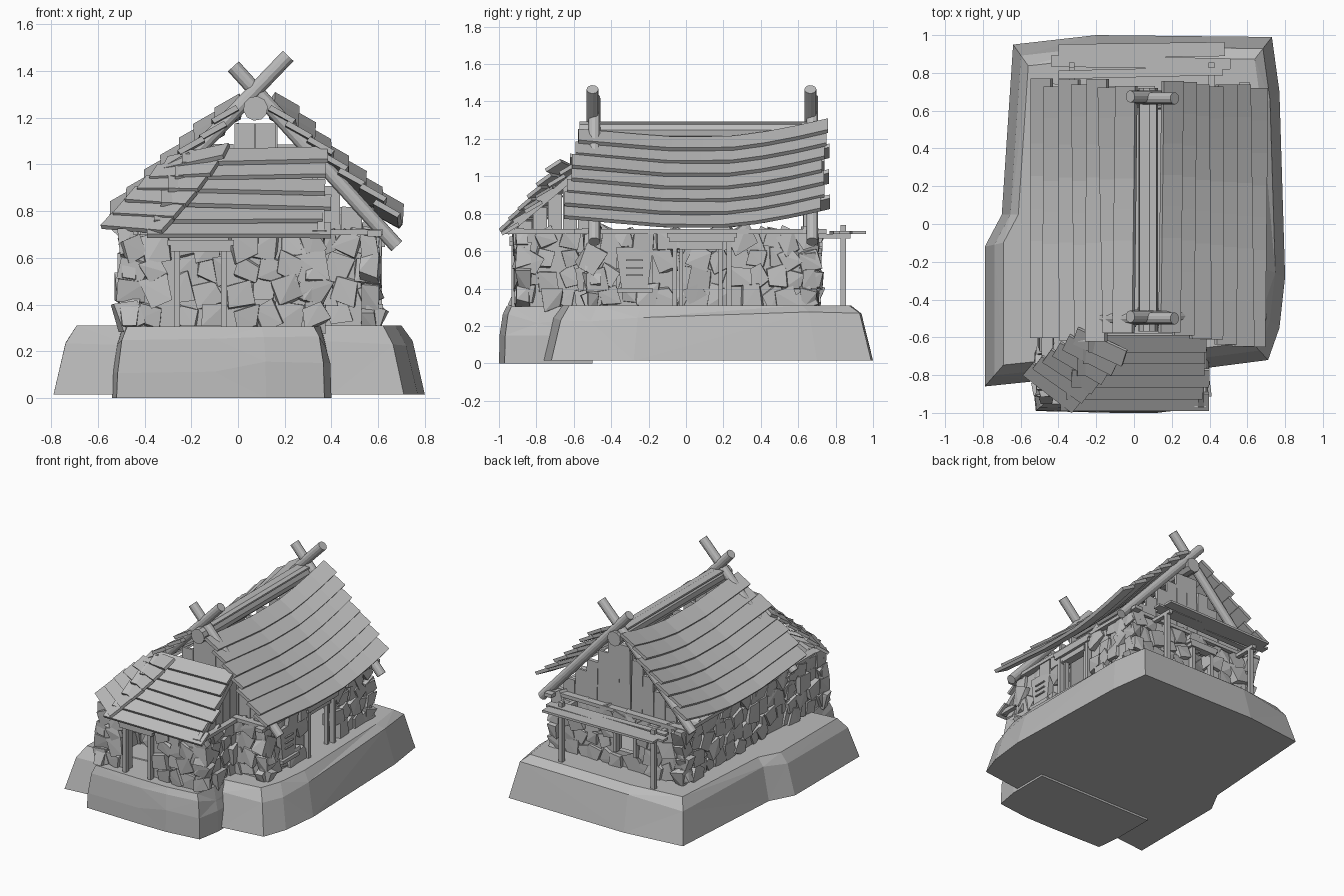
import bpy, bmesh, math, random
from mathutils import Vector

random.seed(4)
if "Cube" in bpy.data.objects:
    bpy.data.objects.remove(bpy.data.objects["Cube"])

GREY = (0.5, 0.5, 0.5, 1)
mat = bpy.data.materials.new("plain_grey")
mat.use_nodes = True
mat.diffuse_color = GREY
mat.node_tree.nodes["Principled BSDF"].inputs["Base Color"].default_value = GREY


def finish(name, bm):
    bmesh.ops.recalc_face_normals(bm, faces=bm.faces)
    mesh = bpy.data.meshes.new(name)
    bm.to_mesh(mesh)
    bm.free()
    mesh.materials.append(mat)
    obj = bpy.data.objects.new(name, mesh)
    bpy.context.collection.objects.link(obj)


def loft(bm, rings):
    """Skin a list of equal rings and cap both ends."""
    loops = [[bm.verts.new(p) for p in ring] for ring in rings]
    n = len(loops[0])
    for a, b in zip(loops, loops[1:]):
        for i in range(n):
            j = (i + 1) % n
            bm.faces.new((a[i], a[j], b[j], b[i]))
    bm.faces.new(loops[0][::-1])
    bm.faces.new(loops[-1])


def beam(bm, p0, p1, w, h, up=(0, 0, 1)):
    """Rectangular timber from p0 to p1; h is measured along up."""
    p0, p1 = Vector(p0), Vector(p1)
    d = (p1 - p0).normalized()
    side = d.cross(Vector(up)).normalized()
    top = side.cross(d)
    corners = [side * (a * w / 2) + top * (b * h / 2)
               for a, b in ((-1, -1), (1, -1), (1, 1), (-1, 1))]
    loft(bm, [[p + c for c in corners] for p in (p0, p1)])


def log(bm, p0, p1, r, sides=12):
    p0, p1 = Vector(p0), Vector(p1)
    d = (p1 - p0).normalized()
    u = d.orthogonal().normalized()
    v = d.cross(u)
    ring = [(u * math.cos(k * math.tau / sides) + v * math.sin(k * math.tau / sides)) * r
            for k in range(sides)]
    loft(bm, [[p + q for q in ring] for p in (p0, p1)])


def rock(bm, c, along, out, size):
    """Chipped convex stone: hull of a jittered, rolled box."""
    roll = random.uniform(-0.5, 0.5)
    up = Vector((0, 0, 1))
    a = along * math.cos(roll) + up * math.sin(roll)
    b = up * math.cos(roll) - along * math.sin(roll)
    vs = []
    for i in (-1, 1):
        for j in (-1, 1):
            for k in (-1, 1):
                q = [s * random.uniform(0.6, 1.1) for s in (i, j, k)]
                vs.append(bm.verts.new(c + a * q[0] * size + b * q[1] * size
                                       + out * q[2] * size * 0.7))
    hull = bmesh.ops.convex_hull(bm, input=vs)
    bmesh.ops.delete(bm, geom=list({v for v in hull["geom_interior"] if isinstance(v, bmesh.types.BMVert)}),
                     context="VERTS")


def stone_wall(name, p0, p1, openings=()):
    """Rubble over a thin backing; openings are (start, end, bottom, top), in order along the wall."""
    bm = bmesh.new()
    p0, p1 = Vector((*p0, 0)), Vector((*p1, 0))
    along = (p1 - p0).normalized()
    out = along.cross(Vector((0, 0, 1)))
    length = (p1 - p0).length

    def backing(u0, u1, z0, z1):
        mid = Vector((0, 0, (z0 + z1) / 2)) - out * 0.01
        beam(bm, p0 + along * u0 + mid, p0 + along * u1 + mid, 0.04, z1 - z0)

    start = 0
    for a, b, lo, hi in openings:
        backing(start, a, 0.3, 0.7)
        backing(a, b, hi, 0.7)
        if lo > 0.31:
            backing(a, b, 0.3, lo)
        start = b
    backing(start, length, 0.3, 0.7)

    n = max(2, round(length / 0.095) + 1)
    for row in range(4):
        for i in range(n):
            u = length * i / (n - 1) + random.uniform(-0.025, 0.025)
            z = 0.355 + row * 0.1 + random.uniform(-0.015, 0.015)
            if any(a - 0.03 < u < b + 0.03 and lo - 0.03 < z < hi + 0.03
                   for a, b, lo, hi in openings):
                continue
            c = p0 + along * u + out * random.uniform(-0.015, 0.012)
            c.z = z
            rock(bm, c, along, out, random.uniform(0.05, 0.07))
    finish(name, bm)


def rock_slab(name, outline, centre, levels):
    bm = bmesh.new()
    cx, cy = centre
    loft(bm, [[(cx + (x - cx) * s, cy + (y - cy) * s,
                z + (random.uniform(-0.03, 0.03) if 0.1 < z < 0.29 else 0)) for x, y in outline]
              for z, s in levels])
    bmesh.ops.triangulate(bm, faces=[f for f in bm.faces if len(f.verts) == 4])
    finish(name, bm)


# Rock foundation
rock_slab("main_foundation",
          [(-0.79, -0.86), (-0.5, -0.83), (0.4, -0.76), (0.71, -0.72), (0.77, -0.55), (0.8, -0.28),
           (0.77, 0.7), (0.73, 0.99), (-0.2, 1.0), (-0.64, 0.95), (-0.7, 0.05), (-0.79, -0.12)],
          (0, 0.05), [(0.015, 1), (0.25, 0.935), (0.31, 0.875)])
rock_slab("front_foundation",
          [(-0.54, -0.8), (-0.52, -0.99), (-0.1, -1.0), (0.12, -1.0), (0.37, -0.97), (0.4, -0.8),
           (0.4, -0.5), (-0.54, -0.5)],
          (-0.07, -0.6), [(0, 1), (0.13, 0.99), (0.24, 0.95), (0.305, 0.9)])

# Rubble walls
stone_wall("left_wall", (0.56, -0.5), (0.56, 0.66), [(0.13, 0.32, 0.4, 0.62), (0.44, 0.73, 0.3, 0.66)])
stone_wall("front_wall", (-0.46, -0.87), (0.32, -0.87), [(0.2, 0.4, 0.3, 0.65)])
stone_wall("annex_left_wall", (0.32, -0.85), (0.32, -0.52))
stone_wall("annex_right_wall", (-0.47, -0.52), (-0.47, -0.85))
stone_wall("main_front_wall", (-0.42, -0.5), (0.55, -0.5))
stone_wall("right_wall", (-0.44, 0.66), (-0.44, -0.5))
stone_wall("back_wall", (0.55, 0.665), (-0.43, 0.665), [(0.48, 0.64, 0.42, 0.61)])


def frame(bm, a, b, out, width, bottom, top, t=0.025):
    """Timber surround between ground points a and b."""
    for p in (a, b):
        beam(bm, (*p, bottom), (*p, top), t, t * 1.4, out)
    d = (Vector(b) - Vector(a)).normalized() * width
    for k, z in enumerate((top, top + t)):
        e = d * (1 + 0.4 * k)
        beam(bm, (*(Vector(a) - e), z), (*(Vector(b) + e), z), 0.06, t)


# Door and window frames
bm = bmesh.new()
frame(bm, (-0.26, -0.915), (-0.06, -0.915), (0, 1, 0), 0.03, 0.3, 0.64)
frame(bm, (0.6, -0.06), (0.6, 0.23), (1, 0, 0), 0.03, 0.3, 0.66)
frame(bm, (0.58, -0.025), (0.58, 0.185), (1, 0, 0), 0.01, 0.3, 0.62, 0.02)
frame(bm, (-0.09, 0.7), (0.07, 0.7), (0, 1, 0), 0.03, 0.42, 0.61)
finish("door_frames", bm)
bm = bmesh.new()
loft(bm, [[(x, -0.275 + s * w, z) for s, w, z in
           ((-1, 0.07, 0.4), (1, 0.07, 0.4), (1, 0.1, 0.62), (-1, 0.1, 0.62))] for x in (0.55, 0.6)])
beam(bm, (0.59, -0.37, 0.39), (0.59, -0.18, 0.39), 0.06, 0.025)
for z in (0.47, 0.51, 0.55):
    beam(bm, (0.6, -0.32, z), (0.6, -0.23, z), 0.02, 0.008)
finish("window_shutter", bm)

# Wall plates along the wall tops
bm = bmesh.new()
for x, y0, y1 in ((0.585, -0.6, 0.75), (-0.46, -0.6, 0.75), (0.35, -0.97, -0.5), (-0.46, -0.84, -0.5)):
    beam(bm, (x, y0, 0.705), (x, y1, 0.705), 0.06, 0.025)
for y, x0, x1 in ((-0.89, -0.42, 0.38), (-0.53, 0.3, 0.62), (0.68, -0.48, 0.62)):
    beam(bm, (x0, y, 0.71), (x1, y, 0.71), 0.05, 0.025)
finish("wall_plates", bm)

# Ridge log with crossed rafters at both gables
RX = 0.075
bm = bmesh.new()
log(bm, (RX, -0.57, 1.24), (RX, 0.72, 1.24), 0.053, 10)
beam(bm, (RX, -0.5, 1.285), (RX, 0.66, 1.285), 0.09, 0.012)
finish("ridge_log", bm)
bm = bmesh.new()
for y in (-0.5, 0.665):
    log(bm, (0.215, y, 1.465), (-0.52, y, 0.7), 0.032)
    log(bm, (-0.02, y + 0.01, 1.42), (0.68, y + 0.01, 0.65), 0.032)
finish("crossed_rafters", bm)

# Upright gable boards
bm = bmesh.new()
for y in (-0.48, 0.64):
    for i in range(12):
        x = RX - 0.5 + i * 0.091
        top = 1.22 - abs(x - RX) * 0.98
        beam(bm, (x, y, 0.69), (x + random.uniform(-0.012, 0.012), y, top), 0.088,
             random.uniform(0.015, 0.03), (0, 1, 0))
for i in range(5):
    y = -0.86 + i * 0.08
    beam(bm, (0.33, y, 0.7), (0.33, y, 0.76 + i * 0.073), 0.075, 0.02, (1, 0, 0))
beam(bm, (0.355, -0.96, 0.7), (0.355, -0.58, 1.02), 0.03, 0.035)
finish("gable_boards", bm)


# Overlapping roof planks, level in the middle and lifting at the ends
def sag(y):
    return 0.095 * max(0, (y - 0.2) / 0.55) ** 1.4 + 0.045 * max(0, (-y - 0.1) / 0.52)


for side, name in ((1, "left_roof"), (-1, "right_roof")):
    bm = bmesh.new()
    for row in range(7):
        f = row / 6
        lx = 0.165 + 0.45 * f + random.uniform(-0.006, 0.006)
        lz = 1.135 - 0.41 * f
        ux, uz = lx - 0.105, lz + 0.08
        y0 = -0.59 - 0.04 * f + random.uniform(-0.03, 0.03)
        y1 = 0.74 + random.uniform(-0.03, 0.03)
        skew = random.uniform(-0.015, 0.015)
        rings = []
        for k in range(9):
            y = y0 + (y1 - y0) * k / 8
            z, sk = sag(y), skew * (k / 4 - 1)
            rings.append([(RX + side * (x + sk), y, zz + z) for x, zz in
                          ((ux, uz - 0.022), (lx, lz), (lx + 0.014, lz + 0.018), (ux + 0.014, uz - 0.002))])
        loft(bm, rings)
    finish(name, bm)

# Front lean-to planks
bm = bmesh.new()
for i in range(6):
    f = i / 5
    y, z = -0.94 + 0.31 * f, 0.72 + 0.315 * f
    a = random.uniform(-0.012, 0.012)
    beam(bm, (-0.39 + 0.15 * f, y, z + a), (0.39 + random.uniform(-0.03, 0.01), y, z - a),
         0.105, 0.02, (0, -0.5, 0.85))
finish("lean_to_roof", bm)

# Turned corner planks of the lean-to
bm = bmesh.new()
for i in range(6):
    f = i / 5
    c = Vector((-0.43 + 0.25 * f, -0.865 + 0.215 * f, 0.75 + 0.28 * f))
    d = Vector((0.13, -0.1 + 0.04 * f, 0.035 * f - 0.015 + random.uniform(-0.01, 0.01)))
    beam(bm, c - d, c + d, 0.1, 0.02, (-0.45, -0.4, 0.85))
finish("lean_to_corner", bm)

# Back awning on two posts
bm = bmesh.new()
for x in (-0.33, 0.41):
    beam(bm, (x, 0.84, 0.3), (x, 0.84, 0.74), 0.03, 0.03, (0, 1, 0))
    beam(bm, (x, 0.68, 0.68), (x, 0.88, 0.68), 0.03, 0.025)
for y, w, x0, x1, t in ((0.8, 0.045, -0.4, 0.47, 0.01), (0.855, 0.06, -0.44, 0.51, -0.008),
                        (0.92, 0.075, -0.4, 0.48, 0.006)):
    beam(bm, (x0, y - t, 0.7), (x1, y + t, 0.7), w, 0.016)
finish("back_awning", bm)
